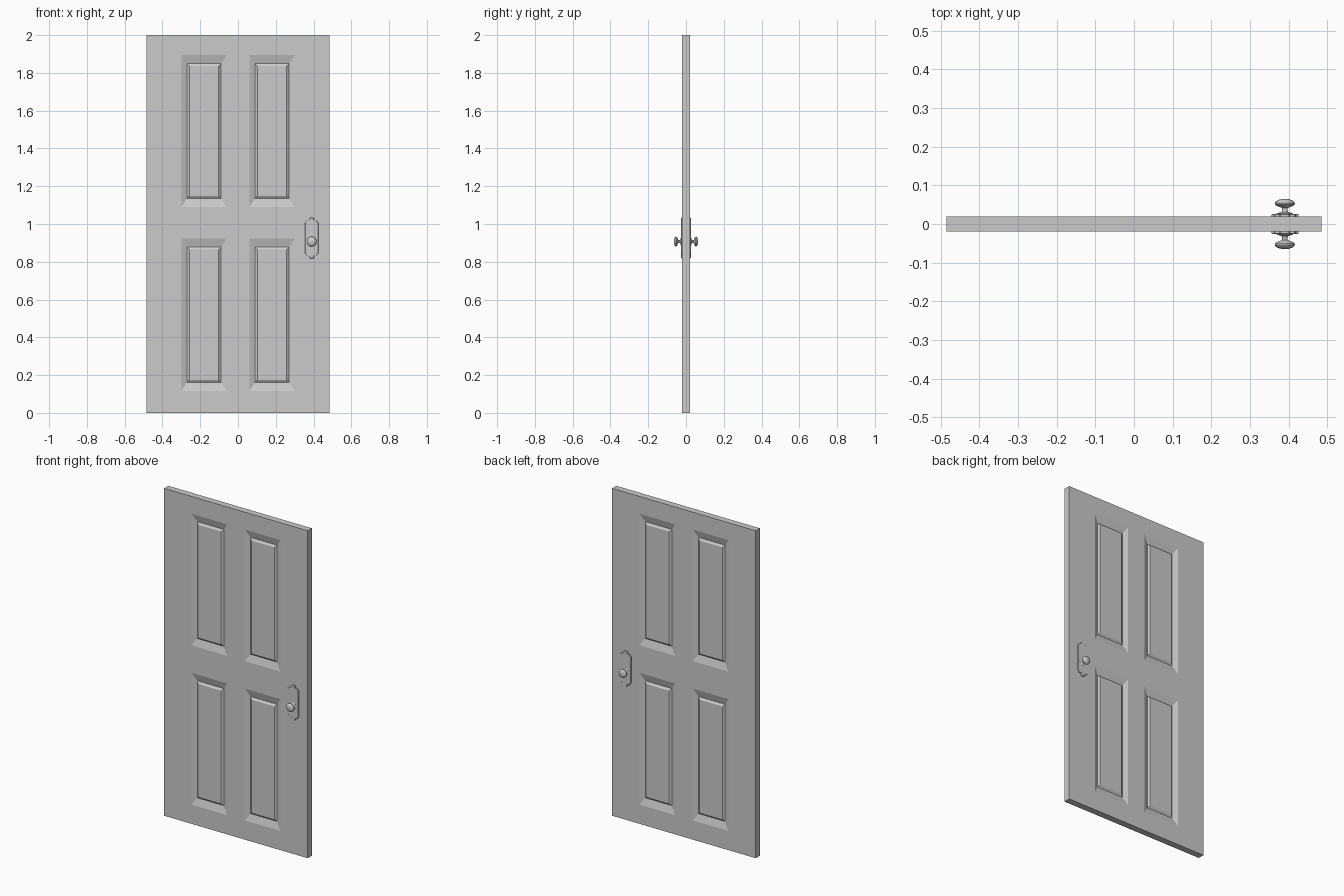
import bpy, bmesh, math
from mathutils import Vector, Matrix

if "Cube" in bpy.data.objects:
    bpy.data.objects.remove(bpy.data.objects["Cube"])

HALF = 0.02          # half thickness of the door leaf
KX, KZ = 0.39, 0.907  # knob position


def make_object(bm, name, smooth=False):
    bmesh.ops.remove_doubles(bm, verts=bm.verts, dist=1e-5)
    bmesh.ops.recalc_face_normals(bm, faces=bm.faces)
    mesh = bpy.data.meshes.new(name)
    bm.to_mesh(mesh)
    bm.free()
    ob = bpy.data.objects.new(name, mesh)
    bpy.context.collection.objects.link(ob)
    if smooth:
        bpy.context.view_layer.objects.active = ob
        ob.select_set(True)
        bpy.ops.object.shade_smooth_by_angle(angle=math.radians(35))
        ob.select_set(False)
    return ob


# Door leaf: a grid on each side, with panel cells stepped into raised panels
xs = [-0.485, -0.30, -0.06, 0.06, 0.30, 0.485]
zs = [0.0, 0.117, 0.922, 1.09, 1.894, 2.0]
# (x margin, z margin, depth below the surface)
rings = [(0, 0, 0), (0.03, 0.045, 0.013), (0.042, 0.058, 0.004)]
bm = bmesh.new()


def quad(*pts):
    bm.faces.new([bm.verts.new(p) for p in pts])


def ring(x0, x1, z0, z1, y):
    return [(x0, y, z0), (x1, y, z0), (x1, y, z1), (x0, y, z1)]


for s in (-1, 1):
    for i in range(5):
        for j in range(5):
            cell = (xs[i], xs[i + 1], zs[j], zs[j + 1])
            if i in (1, 3) and j in (1, 3):
                loops = [ring(cell[0] + a, cell[1] - a, cell[2] + b, cell[3] - b,
                              s * (HALF - d)) for a, b, d in rings]
                for p, q in zip(loops, loops[1:]):
                    for k in range(4):
                        n = (k + 1) % 4
                        quad(p[k], p[n], q[n], q[k])
                quad(*loops[-1])
            else:
                quad(*ring(*cell, s * HALF))
# Door edges
for k in range(5):
    for x in (xs[0], xs[-1]):
        quad((x, -HALF, zs[k]), (x, HALF, zs[k]), (x, HALF, zs[k + 1]), (x, -HALF, zs[k + 1]))
    for z in (zs[0], zs[-1]):
        quad((xs[k], -HALF, z), (xs[k], HALF, z), (xs[k + 1], HALF, z), (xs[k + 1], -HALF, z))
make_object(bm, "door_leaf")

# Lock plate outline: quarter of the shape, with a notched corner and rounded tab
quarter = [(0.035, 0.082), (0.029, 0.085), (0.027, 0.093), (0.012, 0.093),
           (0.011, 0.099), (0.013, 0.103), (0.009, 0.108)]
outline = (quarter + [(-x, z) for x, z in reversed(quarter)]
           + [(-x, -z) for x, z in quarter] + [(x, -z) for x, z in reversed(quarter)])

# Knob profile: radius and distance from the door middle
knob = [(0.021, 0.022), (0.021, 0.0265), (0.016, 0.029), (0.009, 0.031), (0.007, 0.035),
        (0.007, 0.041), (0.012, 0.0435), (0.020, 0.046), (0.025, 0.050), (0.026, 0.054),
        (0.024, 0.058), (0.018, 0.0618), (0.010, 0.064), (0.0, 0.0648)]

for s, side in ((-1, "front"), (1, "back")):
    # Lock plate
    bm = bmesh.new()
    face = bm.faces.new([bm.verts.new((KX + x, s * 0.018, 0.926 + z)) for x, z in outline])
    ext = bmesh.ops.extrude_face_region(bm, geom=[face])
    for v in ext["geom"]:
        if isinstance(v, bmesh.types.BMVert):
            v.co.y = s * 0.0255
    plate = make_object(bm, side + "_lock_plate")
    bev = plate.modifiers.new("soft_edge", "BEVEL")
    bev.width = 0.0015
    bev.segments = 1

    # Knob with rose and stem
    bm = bmesh.new()
    verts = [bm.verts.new((KX + r, s * d, KZ)) for r, d in knob]
    edges = [bm.edges.new(e) for e in zip(verts, verts[1:])]
    bmesh.ops.spin(bm, geom=verts + edges, cent=(KX, 0, KZ), axis=(0, 1, 0),
                   angle=math.tau, steps=24)
    make_object(bm, side + "_knob", smooth=True)
